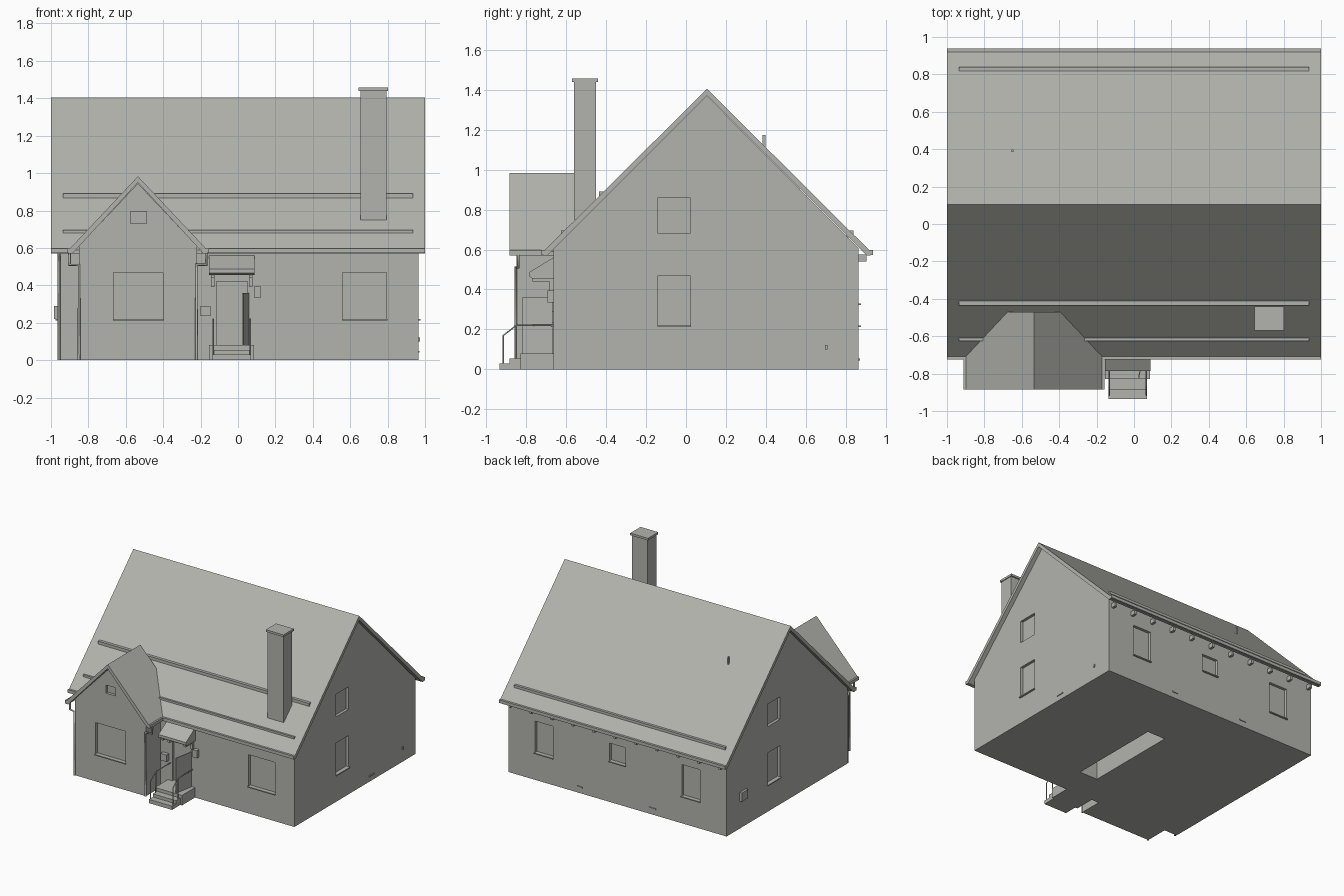
import bpy, bmesh
from mathutils import Vector, Matrix

cube = bpy.data.objects.get("Cube")
if cube:
    bpy.data.objects.remove(cube, do_unlink=True)

GREY = (0.45, 0.45, 0.42, 1)
mat = bpy.data.materials.new("warm_grey")
mat.use_nodes = True
mat.diffuse_color = GREY
mat.node_tree.nodes["Principled BSDF"].inputs["Base Color"].default_value = GREY


def finish(name, bm):
    bmesh.ops.recalc_face_normals(bm, faces=bm.faces)
    mesh = bpy.data.meshes.new(name)
    bm.to_mesh(mesh)
    bm.free()
    mesh.materials.append(mat)
    ob = bpy.data.objects.new(name, mesh)
    bpy.context.collection.objects.link(ob)
    return ob


def add_box(bm, x, y, z):
    size = [b - a for a, b in (x, y, z)]
    mid = [(a + b) / 2 for a, b in (x, y, z)]
    bmesh.ops.create_cube(bm, size=1, matrix=Matrix.Translation(mid) @ Matrix.Diagonal((*size, 1)))


def boxes(name, *items):
    bm = bmesh.new()
    for item in items:
        add_box(bm, *item)
    return finish(name, bm)


def prism(name, points, axis, lo, hi):
    """Extrude a (horizontal, z) outline along x or y."""
    bm = bmesh.new()
    place = (lambda p: (lo, p[0], p[1])) if axis == "x" else (lambda p: (p[0], lo, p[1]))
    face = bm.faces.new([bm.verts.new(place(p)) for p in points])
    new = bmesh.ops.extrude_face_region(bm, geom=[face])["geom"]
    move = Vector((hi - lo, 0, 0)) if axis == "x" else Vector((0, hi - lo, 0))
    bmesh.ops.translate(bm, verts=[v for v in new if isinstance(v, bmesh.types.BMVert)], vec=move)
    return finish(name, bm)


def gable(mid, lo, hi, eave, top):
    return [(lo, 0), (hi, 0), (hi, eave), (mid, top), (lo, eave)]


def chevron(mid, half, eave, top, thick):
    return [(mid - half, eave - 0.02), (mid - half, eave), (mid, top), (mid + half, eave),
            (mid + half, eave - 0.02), (mid + half - 0.02, eave - 0.02),
            (mid, top - thick), (mid - half + 0.02, eave - 0.02)]


def pipe(name, points, radius):
    curve = bpy.data.curves.new(name, "CURVE")
    curve.dimensions = "3D"
    curve.bevel_depth = radius
    curve.bevel_resolution = 1
    curve.use_fill_caps = True
    spline = curve.splines.new("POLY")
    spline.points.add(len(points) - 1)
    for p, co in zip(spline.points, points):
        p.co = (*co, 1)
    curve.materials.append(mat)
    ob = bpy.data.objects.new(name, curve)
    bpy.context.collection.objects.link(ob)


# Wall planes
FRONT, BACK, SIDE, WING = -0.665, 0.865, 0.965, -0.85
RIDGE, TOP, MID = 0.105, 1.405, -0.535

# Walls
house = prism("house_walls", gable(RIDGE, FRONT, BACK, 0.605, 1.37), "x", -SIDE, SIDE)
wing = prism("wing_walls", gable(MID, -0.85, -0.22, 0.61, 0.945), "y", WING, -0.5)

# Window openings: wall, span along wall, height span, has sill
openings = [
    ("wing", (-0.665, -0.40), (0.22, 0.47), True),
    ("wing", (-0.575, -0.49), (0.73, 0.795), False),
    ("front", (0.56, 0.795), (0.22, 0.47), True),
    ("front", (-0.115, 0.05), (0.08, 0.42), False),
    ("right", (-0.14, 0.02), (0.22, 0.47), True),
    ("right", (-0.14, 0.02), (0.68, 0.86), False),
    ("left", (0.19, 0.35), (0.22, 0.47), True),
    ("left", (0.19, 0.35), (0.68, 0.86), False),
    ("back", (0.57, 0.73), (0.22, 0.47), True),
    ("back", (-0.07, 0.07), (0.33, 0.47), True),
    ("back", (-0.73, -0.57), (0.22, 0.47), True),
]
planes = {"wing": ("y", WING, -1), "front": ("y", FRONT, -1), "back": ("y", BACK, 1),
          "right": ("x", SIDE, 1), "left": ("x", -SIDE, -1)}


def on_wall(wall, span, height, inside, outside):
    axis, pos, out = planes[wall]
    depth = tuple(sorted((pos - out * inside, pos + out * outside)))
    return (span, depth, height) if axis == "y" else (depth, span, height)


cuts = [on_wall(w, s, h, 0.022, 0.03) for w, s, h, _ in openings]
cuts.append(((0.01, 0.17), (-0.41, 0.36), (-0.1, 0.3)))
cutter = boxes("opening_cutter", *cuts)
cutter.hide_render = True
for ob in (house, wing):
    mod = ob.modifiers.new("openings", "BOOLEAN")
    mod.object = cutter
    mod.solver = "EXACT"
    bpy.context.view_layer.objects.active = ob
    bpy.ops.object.modifier_apply(modifier=mod.name)
bpy.data.objects.remove(cutter, do_unlink=True)

boxes("window_sills", *[on_wall(w, (s[0] - 0.004, s[1] + 0.004), (h[0] - 0.008, h[0]), 0.022, 0.012)
                        for w, s, h, sill in openings if sill])

# Roofs
prism("main_roof", chevron(RIDGE, 0.82, 0.59, TOP, 0.035), "x", -1, 1)
prism("wing_roof", chevron(MID, 0.37, 0.59, 0.983, 0.033), "y", -0.885, -0.47)

# Gutters and rafter tails
boxes("gutters",
      ((-1, -0.9), (-0.725, -0.705), (0.572, 0.597)),
      ((-0.17, 1), (-0.725, -0.705), (0.572, 0.597)),
      ((-1, 1), (0.92, 0.938), (0.572, 0.597)),
      ((-0.912, -0.892), (-0.885, -0.7), (0.572, 0.597)),
      ((-0.178, -0.158), (-0.885, -0.7), (0.572, 0.597)))
boxes("rafter_tails", *[((-0.93 + i * 0.186 - 0.01, -0.93 + i * 0.186 + 0.01), (0.85, 0.905), (0.54, 0.575))
                        for i in range(11)])

# Downpipes
pipe("wing_downpipe_outer", [(-0.9, -0.84, 0.58), (-0.9, -0.84, 0.51), (-0.85, -0.853, 0.51), (-0.85, -0.853, 0)], 0.008)
pipe("wing_downpipe_inner", [(-0.17, -0.84, 0.58), (-0.17, -0.84, 0.51), (-0.222, -0.853, 0.51), (-0.222, -0.853, 0)], 0.008)
pipe("corner_downpipe", [(-0.957, -0.71, 0.58), (-0.957, -0.675, 0.53), (-0.957, -0.675, 0)], 0.008)

# Roof bars
boxes("roof_bars",
      ((-0.935, 0.935), (-0.435, -0.41), (0.868, 0.892)),
      ((-0.935, -0.72), (-0.625, -0.595), (0.66, 0.695)),
      ((-0.32, 0.935), (-0.625, -0.595), (0.66, 0.695)),
      ((-0.935, 0.935), (0.805, 0.84), (0.66, 0.695)))

# Chimney and vent
boxes("chimney", ((0.655, 0.795), (-0.56, -0.45), (0.75, 1.44)),
      ((0.645, 0.802), (-0.57, -0.44), (1.44, 1.457)))
boxes("roof_vent", ((-0.656, -0.644), (0.384, 0.398), (1.09, 1.175)))

# Entrance steps
boxes("entrance_steps",
      ((-0.155, 0.085), (-0.83, FRONT), (0, 0.08)),
      ((-0.135, 0.07), (-0.885, -0.83), (0, 0.055)),
      ((-0.135, 0.07), (-0.935, -0.885), (0, 0.03)))

# Handrails
for side, x in (("right", -0.133), ("left", 0.066)):
    pipe("handrail_" + side, [(x, -0.915, 0.02), (x, -0.915, 0.17), (x, -0.85, 0.22), (x, FRONT, 0.22)], 0.004)
    pipe("rail_post_" + side, [(x, -0.85, 0.04), (x, -0.85, 0.22)], 0.004)

# Porch canopy and brackets
prism("canopy", [(FRONT, 0.56), (-0.785, 0.487), (-0.785, 0.465), (-0.77, 0.455), (FRONT, 0.455)],
      "x", -0.155, 0.088)
boxes("canopy_brackets", *[((x, x + 0.02), (-0.685, FRONT), (0.39, 0.46)) for x in (-0.145, 0.058)],
      *[((x, x + 0.02), (-0.77, FRONT), (0.44, 0.46)) for x in (-0.145, 0.058)])

# Angled screen beside the door
prism_screen = boxes("porch_screen", ((-0.003, 0.003), (-0.078, 0.078), (0.08, 0.36)))
prism_screen.location = (0.04, -0.745, 0)
prism_screen.rotation_euler.z = -0.19

# Small wall fittings
boxes("wall_lamp", ((0.085, 0.122), (-0.695, FRONT), (0.335, 0.395)))
boxes("letter_box", ((-0.2, -0.147), (-0.695, FRONT), (0.235, 0.29)))
boxes("meter_box", ((-0.985, -SIDE), (0.62, 0.7), (0.22, 0.29)))
boxes("wall_vents",
      on_wall("right", (0.697, 0.709), (0.1, 0.122), 0.01, 0.008),
      on_wall("right", (0.28, 0.34), (0.04, 0.05), 0.01, 0.006),
      on_wall("back", (0.31, 0.36), (0.045, 0.055), 0.01, 0.006),
      on_wall("back", (-0.34, -0.28), (0.045, 0.055), 0.01, 0.006))
